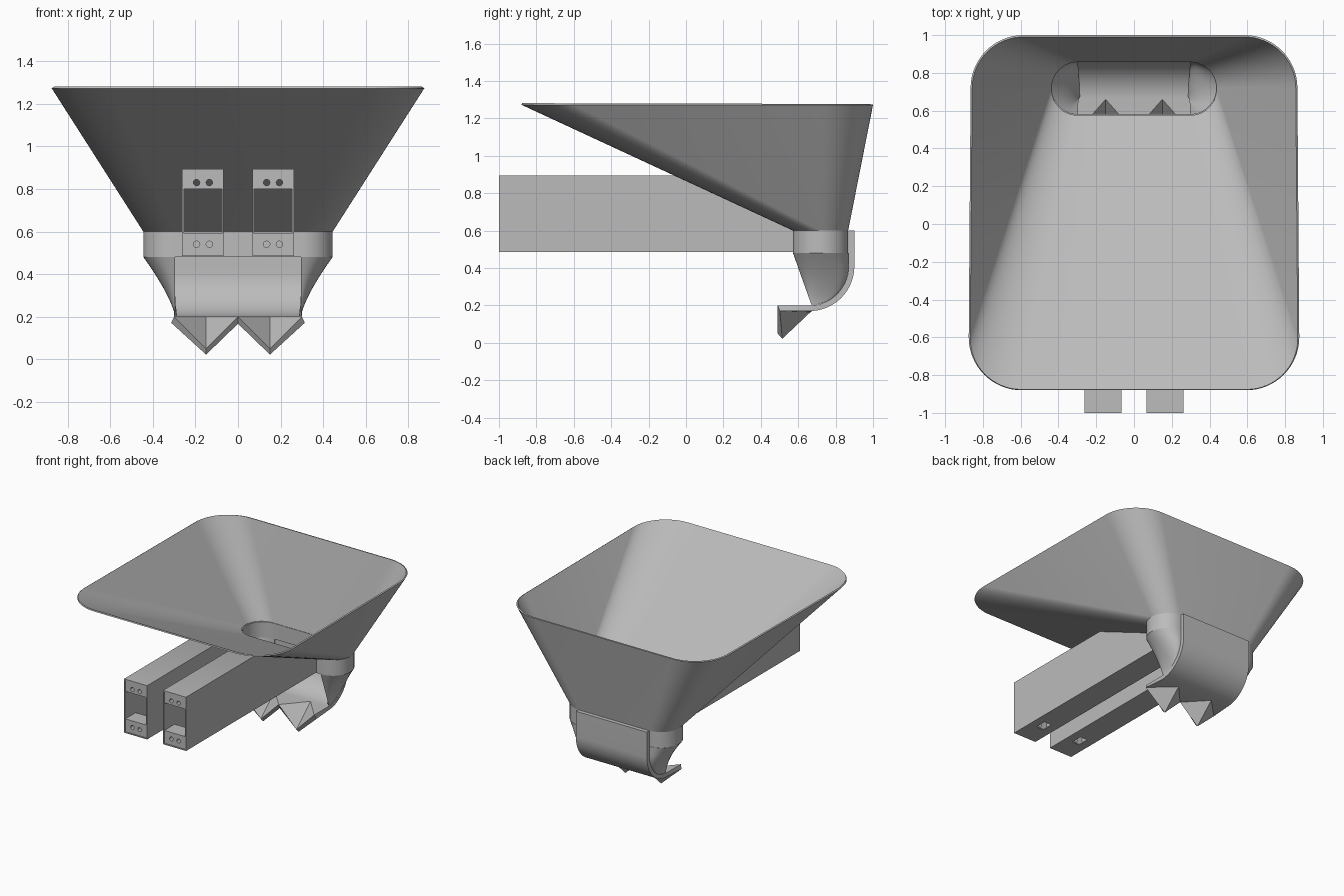
import bpy, bmesh
from math import sin, cos, pi, sqrt, radians
from mathutils import Matrix, Vector

if "Cube" in bpy.data.objects:
    bpy.data.objects.remove(bpy.data.objects["Cube"])

grey = bpy.data.materials.new("plain grey")
grey.use_nodes = True
grey.diffuse_color = (0.5, 0.5, 0.5, 1)
grey.node_tree.nodes["Principled BSDF"].inputs["Base Color"].default_value = grey.diffuse_color


def add_object(name, bm):
    mesh = bpy.data.meshes.new(name)
    bm.to_mesh(mesh)
    bm.free()
    mesh.materials.append(grey)
    obj = bpy.data.objects.new(name, mesh)
    bpy.context.collection.objects.link(obj)
    return obj


def finish(obj, angle=30):
    """Bake the modifiers, then smooth with sharp edges kept."""
    bpy.context.view_layer.update()
    deps = bpy.context.evaluated_depsgraph_get()
    obj.data = bpy.data.meshes.new_from_object(obj.evaluated_get(deps))
    obj.modifiers.clear()
    bpy.ops.object.select_all(action="DESELECT")
    obj.select_set(True)
    bpy.context.view_layer.objects.active = obj
    bpy.ops.object.shade_smooth_by_angle(angle=radians(angle))


def skin(name, rows, closed, thickness, offset):
    """Sheet through rows of points, thickened into a shell."""
    bm = bmesh.new()
    grid = [[bm.verts.new(p) for p in row] for row in rows]
    n = len(rows[0])
    for a, b in zip(grid, grid[1:]):
        for i in range(n if closed else n - 1):
            j = (i + 1) % n
            bm.faces.new((a[i], a[j], b[j], b[i]))
    bmesh.ops.remove_doubles(bm, verts=bm.verts, dist=1e-5)
    obj = add_object(name, bm)
    shell(obj, thickness, offset)
    return obj


def shell(obj, thickness, offset):
    mod = obj.modifiers.new("shell", "SOLIDIFY")
    mod.thickness = thickness
    mod.offset = offset
    mod.use_even_offset = True


def mirror(obj):
    obj.modifiers.new("mirror", "MIRROR")


def cut(obj, cutters):
    for c in cutters:
        mod = obj.modifiers.new("cut", "BOOLEAN")
        mod.operation = "DIFFERENCE"
        mod.solver = "EXACT"
        mod.object = c
        c.hide_render = True


def box(name, x, y, z):
    bm = bmesh.new()
    bmesh.ops.create_cube(bm, size=1)
    for v in bm.verts:
        v.co = Vector([lo + (c + 0.5) * (hi - lo) for c, (lo, hi) in zip(v.co, (x, y, z))])
    return add_object(name, bm)


def rounded_ring(front, back, y0, y1, r, z, steps=16):
    """Rounded rectangle, counter-clockwise seen from above."""
    corners = [(back - r, y1 - r), (r - back, y1 - r), (r - front, y0 + r), (front - r, y0 + r)]
    ring = []
    for k, (cx, cy) in enumerate(corners):
        for s in range(steps + 1):
            a = (k + s / steps) * pi / 2
            ring.append((cx + r * cos(a), cy + r * sin(a), z))
    return ring


# Hopper and the collar below it
rim = rounded_ring(0.875, 0.865, -0.88, 1.0, 0.28, 1.273)
neck = rounded_ring(0.445, 0.445, 0.572, 0.867, 0.1475, 0.6)
foot = [(x, y, 0.48) for x, y, z in neck]
finish(skin("hopper", [neck, rim], True, 0.01, -1))
finish(skin("collar", [foot, neck], True, 0.01, -1))

# Curved chute plate ending in two V-shaped spouts
arc_y, arc_z, arc_r = 0.66, 0.41, 0.21
path = [(arc_y + arc_r, 0.6)]
path += [(arc_y + arc_r * cos(a), arc_z - arc_r * sin(a))
         for a in [i * pi / 40 for i in range(21)]]
columns = [-0.3, -0.15, 0, 0.15, 0.3]
bm = bmesh.new()
grid = [[bm.verts.new((x, y, z)) for x in columns] for y, z in path]
for a, b in zip(grid, grid[1:]):
    for i in range(4):
        bm.faces.new((a[i], a[i + 1], b[i + 1], b[i]))
lip = [bm.verts.new((x, 0.49, 0.05 if i % 2 else 0.2)) for i, x in enumerate(columns)]
last = grid[-1]
for i in range(4):
    if i % 2:
        bm.faces.new((last[i], last[i + 1], lip[i + 1]))
        bm.faces.new((last[i], lip[i + 1], lip[i]))
    else:
        bm.faces.new((last[i], last[i + 1], lip[i]))
        bm.faces.new((last[i + 1], lip[i + 1], lip[i]))
plate = add_object("chute_plate", bm)
shell(plate, 0.03, 1)
finish(plate)

# Tapering cheeks between the collar and the plate
rows = []
for k in range(17):
    t = k / 16
    z = 0.205 + t * 0.275
    front = 0.67 - 0.098 * t
    back = arc_y + sqrt(arc_r ** 2 - min(z - arc_z, 0) ** 2)
    mid, half = (front + back) / 2, (back - front) / 2
    bulge = 0.1475 * t ** 1.35
    rows.append([(0.297 + bulge * sin(a), mid - half * cos(a), z)
                 for a in [i * pi / 20 for i in range(21)]])
cheek = skin("chute_cheeks", rows, False, 0.01, -1)
mirror(cheek)
finish(cheek, 40)

# Hollow arms, trimmed along the slope of the hopper
left, right, wall = 0.067, 0.262, 0.008
middle = (left + right) / 2
profile = [(-1, 0.485), (0.575, 0.485), (0.575, 0.6), (-0.065, 0.895), (-1, 0.895)]
bm = bmesh.new()
face = bm.faces.new([bm.verts.new((left, y, z)) for y, z in profile])
ext = bmesh.ops.extrude_face_region(bm, geom=[face])
bmesh.ops.translate(bm, vec=(right - left, 0, 0),
                    verts=[g for g in ext["geom"] if isinstance(g, bmesh.types.BMVert)])
bmesh.ops.recalc_face_normals(bm, faces=bm.faces)
arm = add_object("arms", bm)
hollow = box("hollow_cutter", (left + wall, right - wall), (-1.1, 1), (0.493, 0.887))
slot = box("slot_cutter", (middle - 0.033, middle + 0.033), (-0.835, -0.745), (0.4, 0.55))
cut(arm, [hollow, slot])
mirror(arm)
finish(arm)
helpers = [hollow, slot]

# End blocks with two round holes each
for name, z0, z1, hole_z in (("upper_end_blocks", 0.8, 0.888, 0.83),
                             ("lower_end_blocks", 0.492, 0.59, 0.54)):
    block = box(name, (left + wall / 2, right - wall / 2), (-0.995, -0.87), (z0, z1))
    drills = []
    for dx in (-0.03, 0.03):
        bm = bmesh.new()
        bmesh.ops.create_cone(bm, cap_ends=True, segments=24, radius1=0.015, radius2=0.015,
                              depth=0.5, matrix=Matrix.Translation((middle + dx, -0.93, hole_z))
                              @ Matrix.Rotation(pi / 2, 4, "X"))
        drills.append(add_object("drill_cutter", bm))
    cut(block, drills)
    mirror(block)
    finish(block)
    helpers += drills

for h in helpers:
    bpy.data.objects.remove(h)
